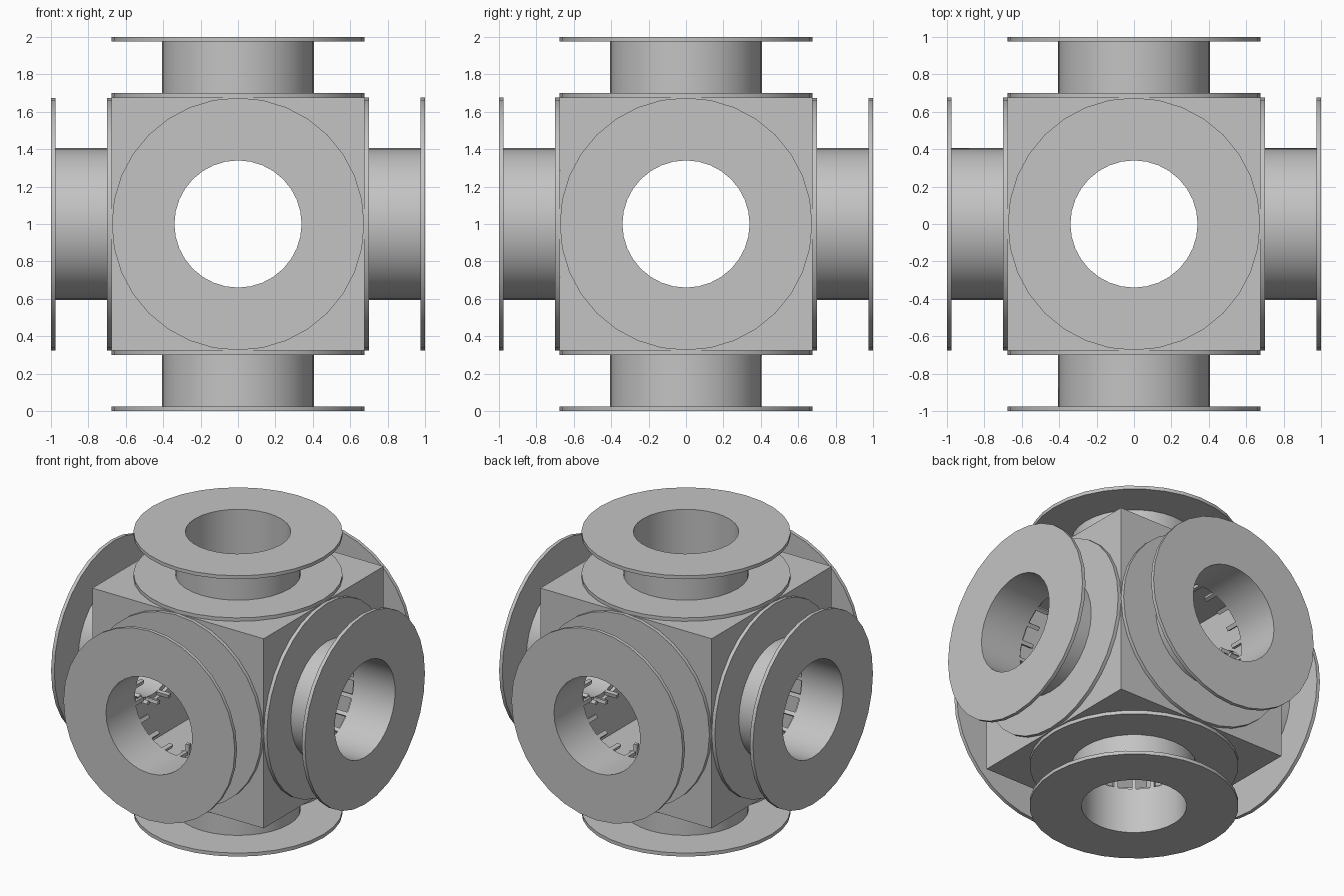
import bpy, bmesh, math
from mathutils import Matrix

if "Cube" in bpy.data.objects:
    bpy.data.objects.remove(bpy.data.objects["Cube"])

HALF = 0.675      # half width of the hollow box
WALL = 0.025      # panel and flange thickness
BORE = 0.34       # clear hole radius
SOCKET = 0.37     # hole in the box wall, around the tabs
SIDES = 32
TABS = 18
CENTRE = Matrix.Translation((0, 0, 1))

grey = bpy.data.materials.new("plain grey")
grey.use_nodes = True
colour = (0.55, 0.55, 0.55, 1)
grey.diffuse_color = colour
grey.node_tree.nodes["Principled BSDF"].inputs["Base Color"].default_value = colour


def finish(name, bm, matrix, smooth=True):
    bmesh.ops.recalc_face_normals(bm, faces=bm.faces)
    bm.transform(CENTRE @ matrix)
    mesh = bpy.data.meshes.new(name)
    bm.to_mesh(mesh)
    bm.free()
    mesh.materials.append(grey)
    obj = bpy.data.objects.new(name, mesh)
    bpy.context.collection.objects.link(obj)
    if smooth:
        bpy.ops.object.select_all(action='DESELECT')
        obj.select_set(True)
        bpy.context.view_layer.objects.active = obj
        bpy.ops.object.shade_smooth_by_angle(angle=math.radians(30))
    return obj


def revolve(profile):
    """Spin a closed (radius, height) profile around z."""
    bm = bmesh.new()
    rings = []
    for i in range(SIDES):
        a = 2 * math.pi * i / SIDES
        rings.append([bm.verts.new((r * math.cos(a), r * math.sin(a), z)) for r, z in profile])
    n = len(profile)
    for i, ring in enumerate(rings):
        after = rings[(i + 1) % SIDES]
        for j in range(n):
            k = (j + 1) % n
            bm.faces.new((ring[j], after[j], after[k], ring[k]))
    return bm


def panel():
    """Square wall plate with a round hole, mitred towards the inside."""
    bm = bmesh.new()
    rows = []
    for z, h in ((HALF, HALF), (HALF - WALL, HALF - WALL)):
        inner, outer = [], []
        for i in range(SIDES):
            a = 2 * math.pi * i / SIDES
            c, s = math.cos(a), math.sin(a)
            reach = h / max(abs(c), abs(s))
            inner.append(bm.verts.new((SOCKET * c, SOCKET * s, z)))
            outer.append(bm.verts.new((reach * c, reach * s, z)))
        rows.append((inner, outer))
    (ti, to), (bi, bo) = rows
    for i in range(SIDES):
        j = (i + 1) % SIDES
        bm.faces.new((ti[i], to[i], to[j], ti[j]))
        bm.faces.new((bi[i], bi[j], bo[j], bo[i]))
        bm.faces.new((ti[i], ti[j], bi[j], bi[i]))
    return bm


def tab_ring():
    """Ring of small tabs reaching through the wall into the box."""
    bm = bmesh.new()
    depth, width, length = 0.025, 0.027, 0.1
    for i in range(TABS):
        m = (Matrix.Rotation(math.pi / 2 + 2 * math.pi * i / TABS, 4, 'Z')
             @ Matrix.Translation((BORE + depth / 2 + 0.001, 0, HALF + 0.005 - length / 2))
             @ Matrix.Diagonal((depth, width, length, 1)))
        bmesh.ops.create_cube(bm, size=1, matrix=m)
    return bm


# Spool cross-section: inner flange, tube, outer flange
TUBE, RIM, TOP = 0.405, HALF, 1.0
spool_profile = [(BORE, HALF), (RIM, HALF), (RIM, HALF + WALL), (TUBE, HALF + WALL),
                 (TUBE, TOP - WALL), (RIM, TOP - WALL), (RIM, TOP), (BORE, TOP)]

# One wall, spool and tab ring for each of the six directions
directions = {
    "top": Matrix.Identity(4),
    "bottom": Matrix.Rotation(math.pi, 4, 'X'),
    "front": Matrix.Rotation(math.pi / 2, 4, 'X'),
    "back": Matrix.Rotation(-math.pi / 2, 4, 'X'),
    "left": Matrix.Rotation(math.pi / 2, 4, 'Y'),
    "right": Matrix.Rotation(-math.pi / 2, 4, 'Y'),
}
for side, turn in directions.items():
    finish(side + "_wall", panel(), turn)
    finish(side + "_spool", revolve(spool_profile), turn)
    finish(side + "_tabs", tab_ring(), turn, smooth=False)
